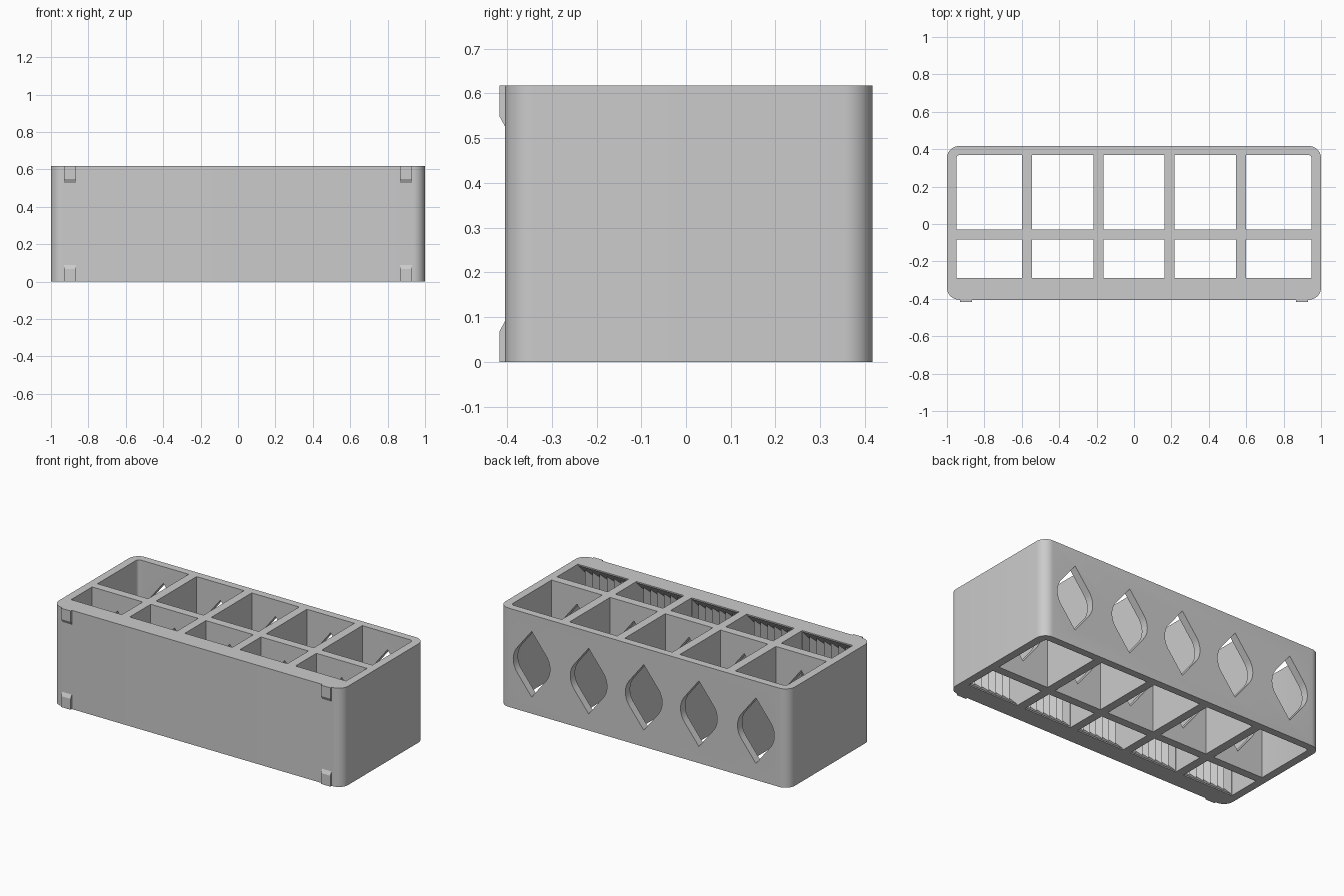
import bpy, bmesh, math

cube = bpy.data.objects.get("Cube")
if cube:
    bpy.data.objects.remove(cube, do_unlink=True)

H = 0.617                        # body height
FRONT, BACK = -0.405, 0.417      # outer walls
LIP = -0.29                      # inner edge of the thick front wall
CELLS = [(-0.95, -0.60), (-0.545, -0.217), (-0.164, 0.164), (0.217, 0.545), (0.60, 0.95)]

grey = bpy.data.materials.new("light grey plastic")
grey.use_nodes = True
grey.diffuse_color = (0.6, 0.6, 0.6, 1)
grey.node_tree.nodes["Principled BSDF"].inputs["Base Color"].default_value = (0.6, 0.6, 0.6, 1)


def prism(bm, lower, upper):
    """Closed solid between two matching outlines."""
    a = [bm.verts.new(p) for p in lower]
    b = [bm.verts.new(p) for p in upper]
    bm.faces.new(a[::-1])
    bm.faces.new(b)
    for i in range(len(a)):
        j = (i + 1) % len(a)
        bm.faces.new((a[i], a[j], b[j], b[i]))


def column(bm, plan, z0, z1):
    prism(bm, [(x, y, z0) for x, y in plan], [(x, y, z1) for x, y in plan])


def rounded_rect(x0, x1, y0, y1, radii, steps=10):
    """Plan outline; radii run back right, back left, front left, front right."""
    points = []
    corners = [(x1, y1, -1, -1), (x0, y1, 1, -1), (x0, y0, 1, 1), (x1, y0, -1, 1)]
    for k, (x, y, sx, sy) in enumerate(corners):
        r = radii[k]
        if r == 0:
            points.append((x, y))
            continue
        for i in range(steps + 1):
            t = math.pi / 2 * (k + i / steps)
            points.append((x + sx * r + r * math.cos(t), y + sy * r + r * math.sin(t)))
    return points


def make_object(name, bm):
    bmesh.ops.recalc_face_normals(bm, faces=bm.faces[:])
    mesh = bpy.data.meshes.new(name)
    bm.to_mesh(mesh)
    bm.free()
    mesh.materials.append(grey)
    obj = bpy.data.objects.new(name, mesh)
    bpy.context.collection.objects.link(obj)
    return obj


def activate(obj):
    bpy.ops.object.select_all(action='DESELECT')
    obj.select_set(True)
    bpy.context.view_layer.objects.active = obj


def cut(target, bm):
    """Subtract a solid from the target, then discard it."""
    cutter = make_object("cutter", bm)
    cutter.hide_render = True
    mod = target.modifiers.new("cut", 'BOOLEAN')
    mod.operation, mod.solver, mod.object = 'DIFFERENCE', 'EXACT', cutter
    activate(target)
    bpy.ops.object.modifier_apply(modifier=mod.name)
    bpy.data.objects.remove(cutter, do_unlink=True)


# Rounded outer block
bm = bmesh.new()
column(bm, rounded_rect(-1, 1, FRONT, BACK, [0.065] * 4), 0, H)
body = make_object("organizer_body", bm)

# Two rows of open compartments
bm = bmesh.new()
for i, (x0, x1) in enumerate(CELLS):
    radii = [0.02 if i == 4 else 0, 0.02 if i == 0 else 0, 0, 0]
    column(bm, rounded_rect(x0, x1, -0.03, 0.37, radii, 5), -0.1, H + 0.1)
    column(bm, rounded_rect(x0, x1, LIP, -0.083, [0] * 4), -0.1, H + 0.1)
cut(body, bm)

# Sloped undercuts with vertical teeth inside the front wall
TEETH, VALLEY, CREST = 7, -0.375, -0.325
bm = bmesh.new()
for x0, x1 in CELLS:
    x0, x1 = x0 + 0.001, x1 - 0.001
    plan = [(x1, -0.25), (x0, -0.25)]
    for i in range(2 * TEETH + 1):
        plan.append((x0 + (x1 - x0) * i / (2 * TEETH), CREST if i % 2 else VALLEY))
    prism(bm, [(x, y, 0.008 + LIP - y) for x, y in plan],
          [(x, y, H - 0.008 - LIP + y) for x, y in plan])
cut(body, bm)

# Pointed round openings through the back and middle walls
R, TIP = 0.127, 0.205
tangent = math.acos(R / TIP)
outline = [(0, TIP)]
for side in (1, -1):
    a0 = math.pi / 2 - tangent if side == 1 else -math.pi / 2 - tangent
    span = math.pi - 2 * tangent
    for i in range(13):
        t = a0 - span * i / 12
        outline.append((R * math.cos(t), R * math.sin(t)))
    if side == 1:
        outline.append((0, -TIP))
bm = bmesh.new()
for x0, x1 in CELLS:
    cx = (x0 + x1) / 2
    prism(bm, [(cx + x, -0.15, H / 2 + z) for x, z in outline],
          [(cx + x, 0.5, H / 2 + z) for x, z in outline])
cut(body, bm)
activate(body)
bpy.ops.object.shade_smooth_by_angle(angle=math.radians(25))

# Small chamfered clips at the front corners
for side, sx in (("right", -1), ("left", 1)):
    for level in ("lower", "upper"):
        profile = [(FRONT + 0.01, 0), (-0.417, 0), (-0.417, 0.068), (FRONT, 0.09), (FRONT + 0.01, 0.09)]
        if level == "upper":
            profile = [(y, H - z) for y, z in profile]
        bm = bmesh.new()
        prism(bm, [(sx * 0.93, y, z) for y, z in profile],
              [(sx * 0.865, y, z) for y, z in profile])
        make_object(f"{level}_{side}_clip", bm)
